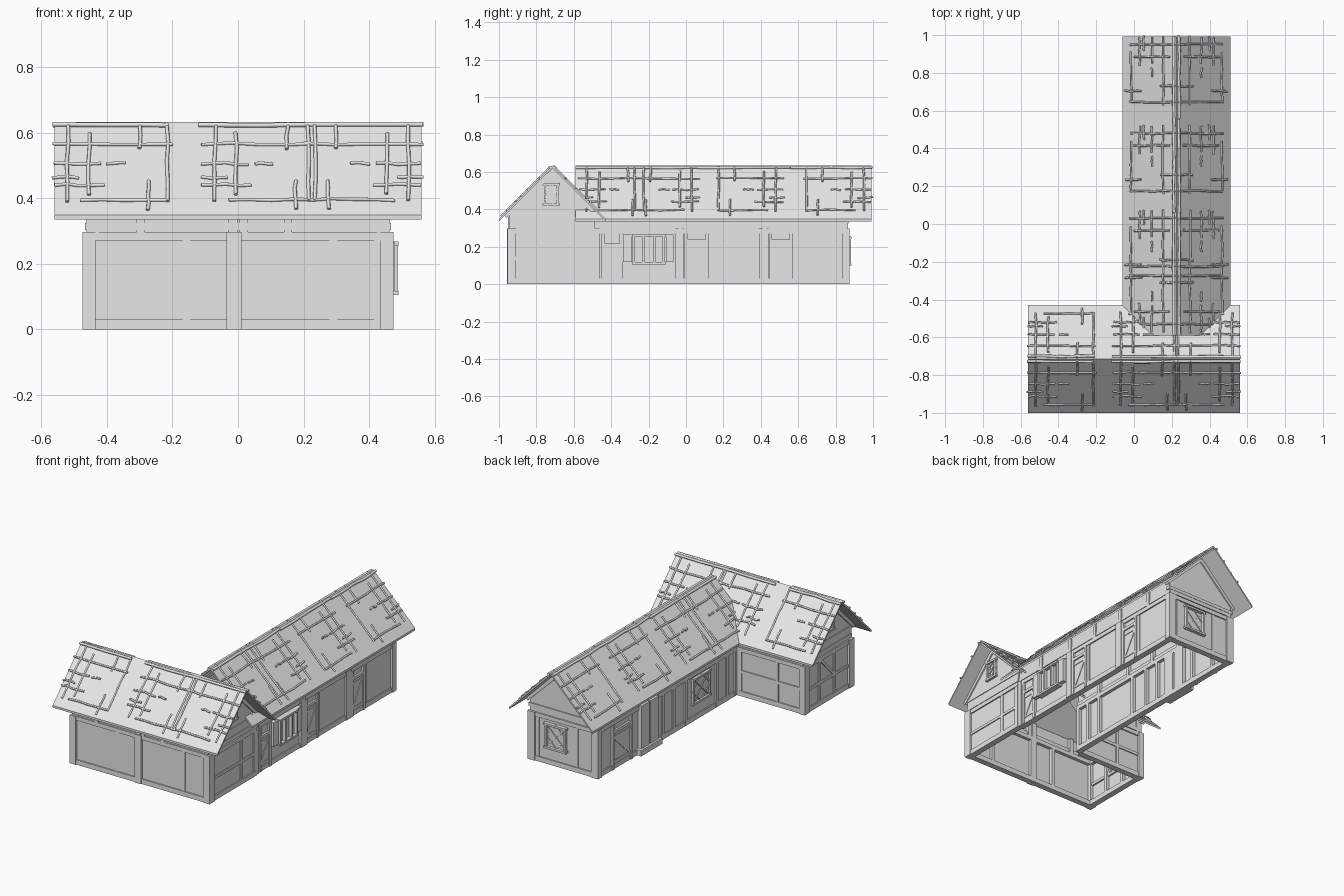
import bpy, bmesh, random
from mathutils import Vector as V

random.seed(4)
cube = bpy.data.objects.get("Cube")
if cube:
    bpy.data.objects.remove(cube, do_unlink=True)

grey = bpy.data.materials.new("plain grey")
grey.use_nodes = True
grey.diffuse_color = (0.8, 0.8, 0.8, 1)
grey.node_tree.nodes["Principled BSDF"].inputs["Base Color"].default_value = (0.8, 0.8, 0.8, 1)

# Wall frames: (origin, along, outward, panel depth from the wing's centre line)
X, Y, Z = V((1, 0, 0)), V((0, 1, 0)), V((0, 0, 1))
FRONT_MID, REAR_MID = V((0, -0.715, 0)), V((0.225, 0, 0))
SIDE = 0.228
front = (FRONT_MID, X, -Y, SIDE)
front_back = (FRONT_MID, X, Y, SIDE)
gable_left = (FRONT_MID, Y, X, 0.463)
gable_right = (FRONT_MID, Y, -X, 0.463)
rear_left = (REAR_MID, Y, X, SIDE)
rear_right = (REAR_MID, Y, -X, SIDE)
gable_back = (REAR_MID, X, Y, 0.863)
APEX, EAVE = 0.634, 0.285
parts = {}


def prism(name, face, pts, d0, d1):
    """Extrude a flat outline on a wall; depths count outward from the panel."""
    o, r, n, base = face
    bm = parts.setdefault(name, bmesh.new())
    rings = [[bm.verts.new(o + r * s + Z * z + n * (base + d)) for s, z in pts] for d in (d0, d1)]
    faces = [bm.faces.new(rings[0]), bm.faces.new(rings[1][::-1])]
    for i in range(len(pts)):
        j = (i + 1) % len(pts)
        faces.append(bm.faces.new((rings[0][i], rings[0][j], rings[1][j], rings[1][i])))
    bmesh.ops.recalc_face_normals(bm, faces=faces)


def rect(name, face, s0, s1, z0, z1, d0=-0.03, d1=0.01):
    prism(name, face, [(s0, z0), (s1, z0), (s1, z1), (s0, z1)], d0, d1)


def bar(name, face, a, b, w, d0=-0.002, d1=0.01):
    """A straight beam between two points on a wall."""
    a, b = V(a), V(b)
    t = (b - a).normalized()
    k = V((-t.y, t.x)) * w / 2
    prism(name, face, [a - k, b - k, b + k, a + k], d0, d1)


def posts(name, face, spans, z0=0.0, z1=0.297, d1=0.01):
    for s0, s1 in spans:
        rect(name, face, s0, s1, z0, z1, -0.03, d1)


def framing(name, face, s0, s1):
    """Sill, main rail and recessed upper rail along a wall."""
    rect(name, face, s0, s1, 0, 0.03, -0.03, 0.007)
    rect(name, face, s0, s1, 0.272, 0.297, -0.03, 0.008)
    rect(name, face, s0, s1, 0.303, 0.325, -0.02, 0.004)


def door(face, s0, s1, top=0.22):
    rect("doors", face, s0, s1, 0.02, top, -0.01, 0.004)
    posts("door_frames", face, [(s0 - 0.012, s0 + 0.006), (s1 - 0.006, s1 + 0.012)], 0, 0.275, 0.012)
    rect("door_frames", face, s0, s1, top, top + 0.018, -0.01, 0.012)
    bar("doors", face, (s0 + 0.01, 0.05), (s1 - 0.01, top - 0.03), 0.012, 0, 0.008)
    for z in (0.045, top - 0.025):
        rect("doors", face, s0, s1, z - 0.006, z + 0.006, 0, 0.008)


def window(face, s0, s1, z0, z1, d=0.014):
    """Framed window with diamond lattice."""
    w = 0.012
    for a, b in ((s0, s0 + w), (s1 - w, s1)):
        rect("window_frames", face, a, b, z0, z1, -0.01, d)
    for a, b in ((z0, z0 + w), (z1 - w, z1)):
        rect("window_frames", face, s0 - 0.006, s1 + 0.006, a, b, -0.01, d + 0.002)
    rect("window_panes", face, s0, s1, z0, z1, -0.005, 0.003)
    wide, tall = s1 - s0, z1 - z0
    for k in range(-3, 4):
        for flip in (False, True):
            # clip a diagonal of slope one to the pane
            c = k * wide / 2 + (tall - wide) / 2
            t0, t1 = max(0, -c), min(wide, tall - c)
            if t1 - t0 < 0.02:
                continue
            sx = (lambda t: s1 - t) if flip else (lambda t: s0 + t)
            bar("window_lattice", face, (sx(t0), z0 + c + t0), (sx(t1), z0 + c + t1), 0.005, 0, 0.008)


# Wall panels and gables
wall_top = APEX - SIDE - 0.014
for nm, f, a, b in (("front_wall", front, -0.463, 0.463), ("front_wing_back_wall", front_back, -0.463, 0.0),
                    ("rear_wing_left_wall", rear_left, -0.49, 0.863),
                    ("rear_wing_right_wall", rear_right, -0.49, 0.863)):
    rect(nm, f, a, b, 0, wall_top, -0.01, 0)
for nm, f in (("left_gable_wall", gable_left), ("right_gable_wall", gable_right), ("back_gable_wall", gable_back)):
    prism(nm, f, [(-SIDE, 0), (SIDE, 0), (SIDE, wall_top), (0, APEX - 0.014), (-SIDE, wall_top)], -0.01, 0)
    framing("gable_beams", f, -SIDE, SIDE)
    for m in (-1, 1):
        bar("gable_rafters", f, (m * 0.25, wall_top - 0.03), (0, APEX - 0.03), 0.022, -0.02, 0.008)

# Corner posts
for f, edges in ((front, (-0.475, 0.475)), (front_back, (-0.475,)), (rear_left, (0.875,)), (rear_right, (0.875,))):
    for e in edges:
        m = 1 if e > 0 else -1
        rect("corner_posts", f, *sorted((e, e - m * 0.04)), 0, 0.297, -0.035, 0.012)
        rect("corner_posts", f, *sorted((e - m * 0.015, e - m * 0.05)), 0.297, 0.38, -0.03, 0.004)

# Front wall timber
framing("front_beams", front, -0.463, 0.463)
posts("front_posts", front, [(-0.035, -0.012), (-0.012, 0.01)], d1=0.013)
posts("front_posts", front, [(-0.17, -0.147), (0.28, 0.303), (0.415, 0.435)], d1=0.004)
posts("front_posts", front, [(-0.31, -0.285), (-0.03, 0.0), (0.005, 0.03), (0.14, 0.165)], 0.297, 0.39, 0.008)

# Front wing gables and back wall
for f in (gable_left, gable_right):
    rect("gable_beams", f, -SIDE, SIDE, 0.13, 0.147, -0.02, 0.006)
    rect("gable_beams", f, -SIDE, SIDE, 0.36, 0.375, -0.02, 0.004)
    posts("gable_posts", f, [(0.075, 0.095), (0.2, 0.228)], d1=0.006)
    window(f, -0.045, 0.035, 0.42, 0.54)
rect("gable_beams", gable_back, -SIDE - 0.01, SIDE + 0.01, 0.325, 0.345, -0.02, 0.006)
bar("gable_posts", gable_right, (-0.05, 0.147), (0.07, 0.272), 0.016, -0.02, 0.006)
posts("gable_posts", gable_right, [(-0.07, -0.05)], d1=0.006)
framing("front_wing_back_beams", front_back, -0.463, -0.01)
rect("front_wing_back_beams", front_back, -0.463, -0.01, 0.14, 0.158, -0.02, 0.006)
posts("front_wing_back_beams", front_back, [(-0.29, -0.27), (-0.04, -0.01)], d1=0.006)

# Back gable window
window(gable_back, -0.02, 0.12, 0.1, 0.255, 0.02)
posts("gable_posts", gable_back, [(-0.1, -0.085), (0.165, 0.18)], d1=0.005)

# Rear wing, left side: three doors, shuttered window, main posts
framing("rear_wing_beams", rear_left, -0.49, 0.863)
posts("rear_wing_posts", rear_left, [(-0.49, -0.462), (-0.055, -0.033), (-0.033, -0.01),
                                     (0.39, 0.415), (0.415, 0.44)], d1=0.013)
posts("rear_wing_posts", rear_left, [(0.125, 0.143), (0.575, 0.593)], d1=0.005)
posts("rear_wing_posts", rear_left, [(y, y + 0.022) for y in (-0.3, -0.04, 0.18, 0.41, 0.66)], 0.297, 0.39, 0.007)
for y0, y1, top in ((-0.44, -0.35, 0.2), (0.005, 0.11, 0.22), (0.455, 0.56, 0.22)):
    door(rear_left, y0, y1, top)
rect("window_panes", rear_left, -0.28, -0.12, 0.11, 0.262, -0.005, 0.015)
for y in (-0.285, -0.235, -0.175, -0.125):
    rect("window_frames", rear_left, y, y + 0.012, 0.108, 0.268, -0.01, 0.035)
for z in (0.106, 0.256):
    rect("window_frames", rear_left, -0.29, -0.107, z, z + 0.012, -0.01, 0.037)
for y0, y1 in ((-0.338, -0.29), (-0.107, -0.068)):
    rect("window_shutters", rear_left, y0, y1, 0.118, 0.266, 0, 0.026)

# Rear wing, right side: door, heavy post pair, lattice window
framing("rear_wing_beams", rear_right, -0.49, 0.863)
door(rear_right, 0.55, 0.72)
posts("rear_wing_posts", rear_right, [(0.3, 0.38), (0.39, 0.47)], d1=0.022)
rect("rear_wing_posts", rear_right, 0.28, 0.49, 0, 0.035, -0.02, 0.035)
posts("rear_wing_posts", rear_right, [(y, y + 0.022) for y in (0.22, 0.12, 0.0, -0.3, -0.4, -0.485)], d1=0.008)
posts("rear_wing_posts", rear_right, [(y, y + 0.022) for y in (-0.3, -0.04, 0.18, 0.41, 0.66)], 0.297, 0.39, 0.007)
window(rear_right, -0.22, -0.05, 0.1, 0.262)

# Roofs: thin folded slabs
under = 0.013
fold = [(-EAVE, APEX - EAVE), (0, APEX), (EAVE, APEX - EAVE),
        (EAVE, APEX - EAVE - under), (0, APEX - under), (-EAVE, APEX - EAVE - under)]
prism("front_roof", (FRONT_MID, Y, X, 0), fold, -0.56, 0.56)
prism("rear_roof", (REAR_MID, X, Y, 0), fold, -0.59, 0.992)

for name, bm in parts.items():
    me = bpy.data.meshes.new(name)
    bm.to_mesh(me)
    bm.free()
    me.materials.append(grey)
    bpy.context.collection.objects.link(bpy.data.objects.new(name, me))

# Roof sticks: one repeated lattice, (along, height) ends relative to its centre
UPRIGHT = [(-0.03, 0.39, 0.63), (0.035, 0.41, 0.6), (0.19, 0.55, 0.635), (0.215, 0.365, 0.45), (0.275, 0.39, 0.635)]
LEVEL = [(0.565, -0.075, 0.29), (0.505, -0.07, 0.07), (0.505, 0.09, 0.145),
         (0.462, -0.075, 0.005), (0.44, -0.07, 0.08), (0.395, 0.01, 0.27)]


def sticks(name, face, lines, radius):
    """Slightly crooked rods lying on a roof slope."""
    o, r, n, _ = face
    cu = bpy.data.curves.new(name, "CURVE")
    cu.dimensions, cu.bevel_depth, cu.bevel_resolution, cu.use_fill_caps = "3D", radius, 1, True
    for a, b in lines:
        a, b = V(a), V(b)
        sp = cu.splines.new("POLY")
        sp.points.add(4)
        for i, p in enumerate(sp.points):
            s, z = a.lerp(b, i / 4) + V((random.uniform(-1, 1), random.uniform(-1, 1))) * 0.003
            z = min(z, APEX - 0.006)
            p.co = (*(o + r * s + n * (APEX - z + 0.002) + Z * (z + 0.002)), 1)
    cu.materials.append(grey)
    ob = bpy.data.objects.new(name, cu)
    bpy.context.collection.objects.link(ob)
    bpy.ops.object.select_all(action="DESELECT")
    ob.select_set(True)
    bpy.context.view_layer.objects.active = ob
    bpy.ops.object.convert(target="MESH")


def lattice(centres):
    out = []
    for c, m in centres:
        out += [((c + m * s, z0), (c + m * s, z1)) for s, z0, z1 in UPRIGHT]
        out += [((c + m * s0, z), (c + m * s1, z)) for z, s0, s1 in LEVEL]
    return out


front_set = lattice([(-0.49, 1), (-0.04, 1), (0.49, -1)])
rear_set = lattice([(0.92, -1), (0.45, -1), (0.0, -1), (-0.5, 1)])
for nm, f, ls in (("front_roof_sticks", front, front_set), ("front_roof_back_sticks", front_back, front_set),
                  ("rear_roof_left_sticks", rear_left, rear_set), ("rear_roof_right_sticks", rear_right, rear_set)):
    sticks(nm, f, ls, 0.0055)

# Ridge poles
gap = [(-0.565, -0.215), (-0.12, 0.565)]
whole = [(-0.59, 0.06), (0.06, 0.56), (0.56, 0.995)]
for nm, f, spans in (("front_ridge_pole", front, gap), ("front_ridge_back_pole", front_back, gap),
                     ("rear_ridge_left_pole", rear_left, whole), ("rear_ridge_right_pole", rear_right, whole)):
    sticks(nm, f, [((a, 0.622), (b, 0.622)) for a, b in spans], 0.008)
